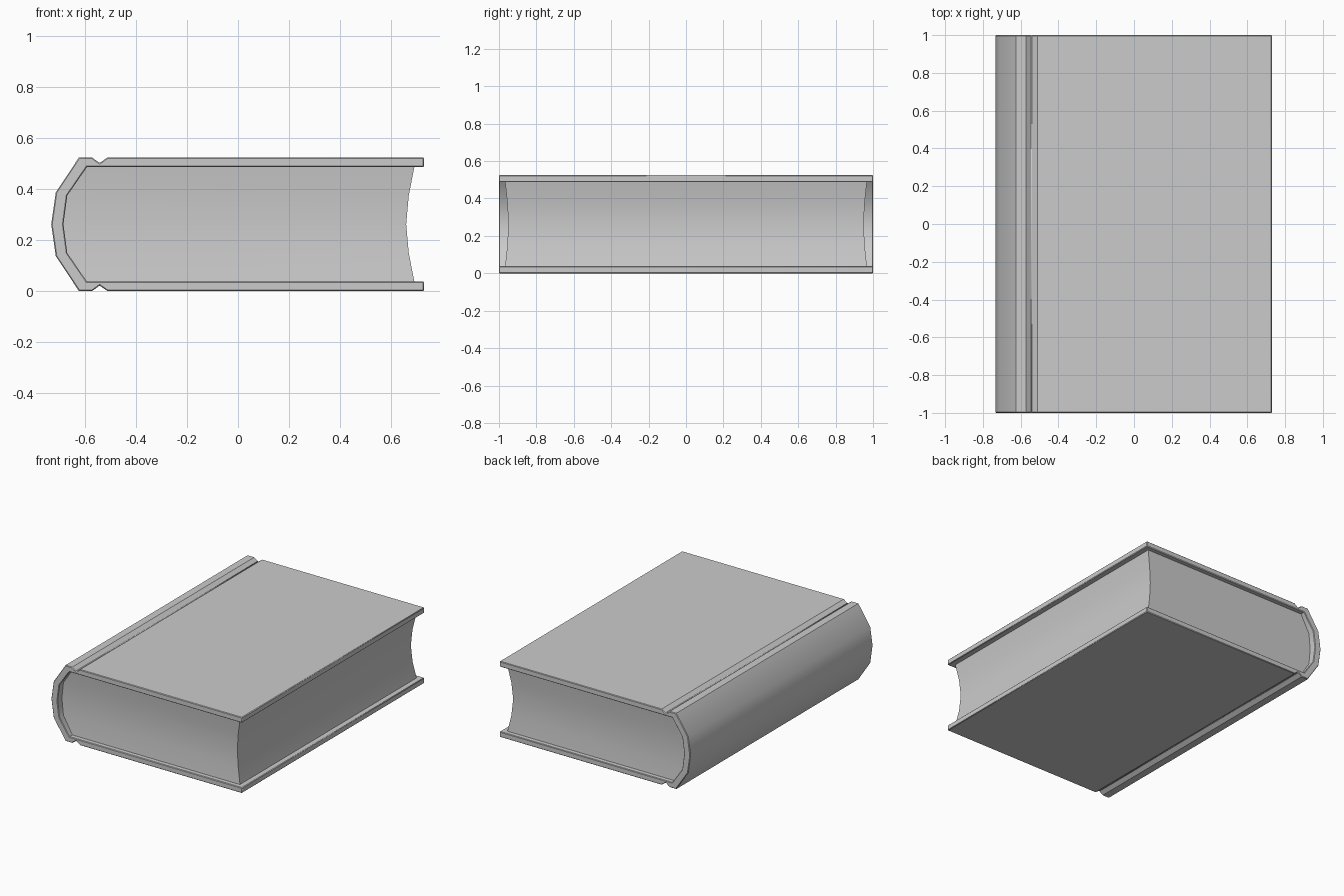
import bpy, bmesh
from math import radians

if "Cube" in bpy.data.objects:
    bpy.data.objects.remove(bpy.data.objects["Cube"])

MID = 0.2625  # height of the symmetry plane


def mirrored(half):
    """Mirror a half profile, which ends on the middle plane, downwards."""
    return half + [(x, 2 * MID - z) for x, z in reversed(half[:-1])]


def finish(name, bm, angle):
    bmesh.ops.recalc_face_normals(bm, faces=bm.faces)
    mesh = bpy.data.meshes.new(name)
    bm.to_mesh(mesh)
    bm.free()
    obj = bpy.data.objects.new(name, mesh)
    bpy.context.collection.objects.link(obj)
    bpy.ops.object.select_all(action='DESELECT')
    obj.select_set(True)
    bpy.context.view_layer.objects.active = obj
    bpy.ops.object.shade_smooth_by_angle(angle=radians(angle))
    return obj


# Cover: boards, hinge grooves and rounded spine as one extruded profile
outer = mirrored([(0.73, 0.525), (-0.512, 0.525), (-0.543, 0.503), (-0.573, 0.525),
                  (-0.624, 0.525), (-0.715, 0.388), (-0.733, MID)])
inner = mirrored([(0.73, 0.487), (-0.593, 0.487), (-0.67, 0.375), (-0.685, MID)])
bm = bmesh.new()
face = bm.faces.new([bm.verts.new((x, -1, z)) for x, z in outer + inner[::-1]])
ext = bmesh.ops.extrude_face_region(bm, geom=[face])
bmesh.ops.translate(bm, vec=(0, 2, 0),
                    verts=[v for v in ext['geom'] if isinstance(v, bmesh.types.BMVert)])
cover = finish("cover", bm, 35)
bevel = cover.modifiers.new("soft_edges", 'BEVEL')
bevel.width = 0.004
bevel.segments = 1
bevel.limit_method = 'ANGLE'
bevel.angle_limit = radians(70)

# Page block: stacked rectangles, hollowed on three sides and rounded at the spine
# each level: z, spine x, fore-edge x, half length
levels = [(0.487, -0.593, 0.692, 0.967), (0.375, -0.67, 0.670, 0.955),
          (MID, -0.685, 0.660, 0.950)]
levels += [(2 * MID - z, a, b, y) for z, a, b, y in levels[1::-1]]
bm = bmesh.new()
rings = [[bm.verts.new(p) for p in ((a, -y, z), (b, -y, z), (b, y, z), (a, y, z))]
         for z, a, b, y in levels]
for r, s in zip(rings, rings[1:]):
    for i in range(4):
        j = (i + 1) % 4
        bm.faces.new((r[i], r[j], s[j], s[i]))
bm.faces.new(rings[0])
bm.faces.new(rings[-1])
finish("pages", bm, 35)
